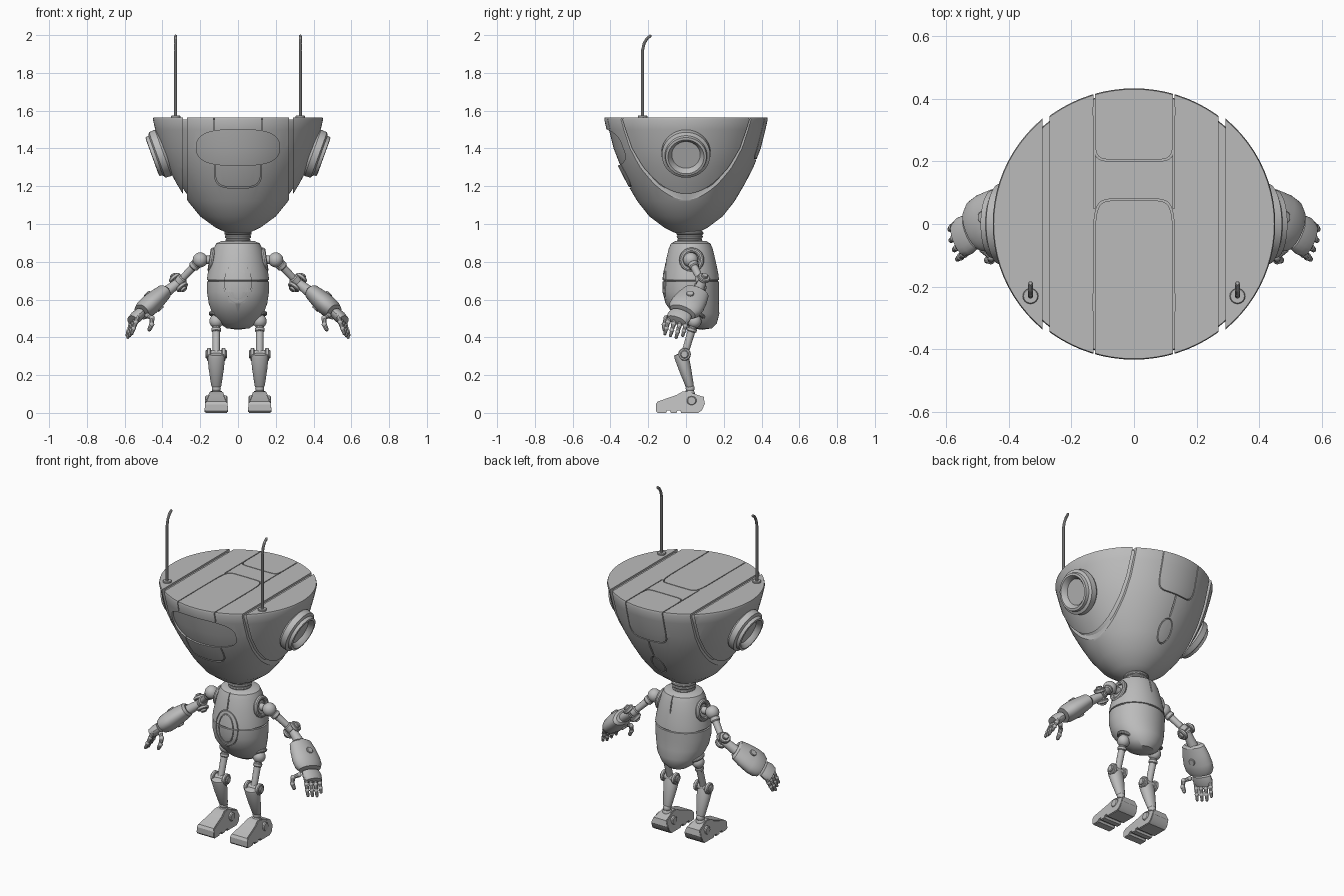
import bpy, bmesh, math
from mathutils import Matrix, Vector

if "Cube" in bpy.data.objects:
    bpy.data.objects.remove(bpy.data.objects["Cube"])

GREY = (0.5, 0.5, 0.5, 1)
mat = bpy.data.materials.new("plain_grey")
mat.use_nodes = True
mat.diffuse_color = GREY
mat.node_tree.nodes["Principled BSDF"].inputs["Base Color"].default_value = GREY


def smooth(me):
    me.polygons.foreach_set("use_smooth", [True] * len(me.polygons))
    me.set_sharp_from_angle(angle=math.radians(32))


def add(bm, name, pair=False):
    """Turn a bmesh into an object, with a mirrored twin when pair is set."""
    made = []
    for side in (("left_", "right_") if pair else ("",)):
        if side == "right_":
            bmesh.ops.scale(bm, vec=(-1, 1, 1), verts=bm.verts)
        bmesh.ops.recalc_face_normals(bm, faces=bm.faces)
        me = bpy.data.meshes.new(side + name)
        bm.to_mesh(me)
        me.materials.append(mat)
        smooth(me)
        ob = bpy.data.objects.new(side + name, me)
        bpy.context.collection.objects.link(ob)
        made.append(ob)
    bm.free()
    return made[0]


def frame(origin, axis, hint=(0, 1, 0)):
    z = Vector(axis).normalized()
    y = Vector(hint)
    y = (y - z * y.dot(z)).normalized()
    m = Matrix((y.cross(z), y, z)).transposed().to_4x4()
    m.translation = origin
    return m


def lathe(bm, profile, m=Matrix(), n=32, sx=1, sy=1):
    t = bmesh.new()
    vs = [t.verts.new((r, 0, z)) for r, z in profile]
    es = [t.edges.new(p) for p in zip(vs, vs[1:])]
    bmesh.ops.spin(t, geom=vs + es, axis=(0, 0, 1), cent=(0, 0, 0), angle=math.tau, steps=n)
    bmesh.ops.remove_doubles(t, verts=t.verts, dist=1e-5)
    bmesh.ops.transform(t, matrix=m @ Matrix.Diagonal((sx, sy, 1, 1)), verts=t.verts)
    me = bpy.data.meshes.new("tmp")
    t.to_mesh(me)
    t.free()
    bm.from_mesh(me)
    bpy.data.meshes.remove(me)
    return bm


def rod(bm, a, b, r1, r2=None, n=16, hint=(0, 1, 0)):
    a, b = Vector(a), Vector(b)
    h = (b - a).length
    r2 = r2 or r1
    c = min(r1, r2, h) * 0.2
    prof = [(0, 0), (r1 - c, 0), (r1, c), (r2, h - c), (r2 - c, h), (0, h)]
    return lathe(bm, prof, frame(a, b - a, hint), n)


def ball(bm, c, r, n=20):
    bmesh.ops.create_uvsphere(bm, u_segments=n, v_segments=n // 2, radius=r,
                              matrix=Matrix.Translation(c))
    return bm


def torus_ring(bm, m, R, r, n=32):
    prof = [(R + r * math.cos(a * math.tau / 10), r * math.sin(a * math.tau / 10)) for a in range(11)]
    return lathe(bm, prof, m, n)


def outline(cx, cy, a, b, power, n=48):
    pts = []
    for i in range(n):
        c, s = math.cos(math.tau * i / n), math.sin(math.tau * i / n)
        pts.append((cx + a * math.copysign(abs(c) ** (2 / power), c),
                    cy + b * math.copysign(abs(s) ** (2 / power), s)))
    return pts


def cut(ob, shape, axis, lo, hi, seam=0.0):
    """Cut a prism, or only its rim when seam is set, out of an object."""
    cx, cy, a, b, p = shape
    place = (lambda x, y, d: (x, d, y)) if axis == "y" else (lambda x, y, d: (x, y, d))
    outer = outline(cx, cy, a, b, p)
    bm = bmesh.new()
    vo = [bm.verts.new(place(*q, lo)) for q in outer]
    if seam:
        vi = [bm.verts.new(place(*q, lo)) for q in outline(cx, cy, a - seam, b - seam, p)]
        n = len(vo)
        faces = [bm.faces.new((vo[i], vo[(i + 1) % n], vi[(i + 1) % n], vi[i])) for i in range(n)]
    else:
        faces = [bm.faces.new(vo)]
    ext = bmesh.ops.extrude_face_region(bm, geom=faces, use_keep_orig=True)["geom"]
    bmesh.ops.translate(bm, vec=place(0, 0, hi - lo), verts=[g for g in ext if isinstance(g, bmesh.types.BMVert)])
    cutter = add(bm, "seam_cutter")
    cutter.hide_render = True
    mod = ob.modifiers.new("cut", "BOOLEAN")
    mod.operation, mod.solver, mod.object = "DIFFERENCE", "EXACT", cutter
    dg = bpy.context.evaluated_depsgraph_get()
    me = bpy.data.meshes.new_from_object(ob.evaluated_get(dg))
    ob.modifiers.clear()
    ob.data = me
    smooth(me)
    bpy.data.objects.remove(cutter)


def keep(bm, x, sign):
    """Keep the part of a solid with x beyond the plane, and cap it."""
    g = bm.verts[:] + bm.edges[:] + bm.faces[:]
    r = bmesh.ops.bisect_plane(bm, geom=g, plane_co=(x, 0, 0), plane_no=(sign, 0, 0), clear_inner=True)
    bmesh.ops.holes_fill(bm, edges=[e for e in r["geom_cut"] if isinstance(e, bmesh.types.BMEdge)])


# Head: inner core, middle band and two side shells with gaps between
head = [(0, .95), (.06, .953), (.12, .982), (.2, 1.04), (.265, 1.12), (.32, 1.21), (.368, 1.3),
        (.408, 1.4), (.434, 1.5), (.446, 1.553), (.443, 1.565), (0, 1.565)]
core = [(max(r - .013, 0), z + (.012 if z < 1.2 else -.012 if z > 1.5 else 0)) for r, z in head]
add(lathe(bmesh.new(), core, n=80, sy=.97), "head_core")
bm = lathe(bmesh.new(), head, n=80, sy=.97)
keep(bm, -.27, 1)
keep(bm, .27, -1)
band = add(bm, "head_shell")
bm = lathe(bmesh.new(), head, n=80, sx=1.01, sy=.99)
keep(bm, .292, 1)
add(bm, "side_shell", True)
cut(band, (0, 1.405, .22, .095, 2.8), "y", -1, -.05)              # visor
cut(band, (0, 1.29, .125, .1, 3.5), "y", -1, -.05, .005)          # mouth plate
cut(band, (0, -.25, .13, .33, 8), "z", 1.5, 1.7, .005)            # front top panel
cut(band, (0, .36, .13, .16, 8), "z", 1.45, 1.7, .005)            # back top panel
cut(band, (0, 1.51, .13, .17, 6), "y", .05, 1, .005)              # back panel
cut(band, (0, 1.15, .045, .065, 2), "y", .05, 1, .006)            # back oval
cut(band, (0, 1.28, .004, .06, 4), "y", .05, 1)                   # back seam

# Ears: tilted rings with a dished centre
ear = [(0, .012), (.075, .012), (.082, .028), (.095, .042), (.108, .04), (.112, .022),
       (.128, .014), (.13, -.02), (.11, -.05), (0, -.05)]
add(lathe(bmesh.new(), ear, frame((.415, 0, 1.37), (.94, 0, -.34)), 48), "ear", True)

# Antennas
bm = bmesh.new()
rod(bm, (.33, -.23, 1.56), (.33, -.23, 1.574), .025)
path = [(.33, -.23, 1.57), (.33, -.23, 1.92), (.33, -.222, 1.955), (.33, -.208, 1.98), (.33, -.19, 1.995)]
for a, b in zip(path, path[1:]):
    rod(bm, a, b, .008, n=10)
    ball(bm, b, .0079, 10)
add(bm, "antenna", True)

# Neck rings
bm = rod(bmesh.new(), (0, .02, .88), (0, .02, .97), .05)
for i in range(4):
    torus_ring(bm, Matrix.Translation((0, .02, .895 + .019 * i)), .053 + .003 * i, .0105)
add(bm, "neck")

# Torso with a waist seam and an oval chest plate
body = [(0, .91), (.09, .909), (.115, .897), (.128, .87), (.146, .8), (.16, .74), (.165, .704), (.158, .702),
        (.158, .697), (.165, .695), (.164, .64), (.155, .58), (.135, .525), (.1, .475), (.06, .448), (0, .44)]


def torso(name, inset):
    bm = lathe(bmesh.new(), [(max(r - inset, 0), z) for r, z in body],
               Matrix.Translation((0, .025, 0)), 56, 1, .91)
    for v in bm.verts:
        v.co.y += max(0, .6 - v.co.z) * .38
    return add(bm, name)


torso("torso_core", .008)
chest = torso("torso", 0)
cut(chest, (0, .69, .078, .112, 2), "y", -1, 0, .005)
cut(chest, (0, .69, .052, .09, 2), "y", -1, 0, .005)
cut(chest, (0, .85, .003, .05, 4), "y", -1, 1)

# Shoulders and upper arms
S, E, W = Vector((.2, .025, .81)), Vector((.315, .085, .69)), Vector((.4, .055, .625))
bm = torus_ring(bmesh.new(), frame((.14, .03, .81), (1, 0, .15)), .052, .014)
rod(bm, (.11, .03, .81), S, .022)
ball(bm, S, .04)
rod(bm, S, E, .022, .018)
d = (E - S).normalized()
rod(bm, S + d * .03, S + d * .06, .028)
add(bm, "upper_arm", True)

# Elbows: hinge pin between two short links
bm = bmesh.new()
side = Vector((.6, .3, .75)).normalized()
rod(bm, E - side * .055, E + side * .055, .018)
for s in (-1, 1):
    rod(bm, E + side * s * .022, E + side * s * .042, .034)
rod(bm, E - d * .04, E, .028)
rod(bm, E, W, .024, .03)
add(bm, "elbow", True)

# Forearm covers: broad flattened shells
A, B = Vector((.385, .06, .645)), Vector((.52, -.025, .525))
ax = (B - A).normalized()
m = frame(A, ax)
wide, thick = m.col[1].xyz, m.col[0].xyz
glove = [(0, .01), (.05, 0), (.068, .012), (.08, .06), (.088, .12), (.085, .16), (.07, .185), (0, .19)]
bm = lathe(bmesh.new(), glove, m, 32, .62, 1.05)
for s in (-1, 1):
    c = A + ax * .09 + thick * s * .045
    rod(bm, c, c + thick * s * .014, .02)
add(bm, "forearm_cover", True)

# Hands: palm, four jointed fingers and a thumb
bm = bmesh.new()
lathe(bm, [(0, 0), (.06, 0), (.065, .03), (.055, .06), (0, .062)], frame(B, ax), 20, .5, 1)
down = Vector((.28, -.22, -.8)).normalized()
for i in range(4):
    p = B + ax * .035 + wide * (i - 1.5) * .033
    for k, length in enumerate((.042, .036, .03)):
        q = p + down * length * (.8 if i == 3 else 1)
        ball(bm, p, .0145 - .001 * k, 12)
        rod(bm, p, q, .0135 - .0015 * k, .0115 - .0015 * k, 10)
        p = q
    ball(bm, p, .009, 10)
p = B + Vector((-.04, -.055, -.01))
for step in ((-.025, -.025, -.012), (.002, -.01, -.035), (.012, 0, -.026)):
    q = p + Vector(step)
    ball(bm, p, .014, 12)
    rod(bm, p, q, .013, .011, 10)
    p = q
ball(bm, p, .011, 10)
add(bm, "hand", True)

# Legs: hip ball, thigh rod, knee hinge and tapered shin
X = .115
H, K, F = Vector((X, .045, .485)), Vector((X, -.008, .31)), Vector((X, .03, .065))
bm = ball(bmesh.new(), H, .037)
torus_ring(bm, frame(H + Vector((-.01, .005, .03)), (.3, -.2, -1)), .042, .01)
rod(bm, H, K, .021, .019)
rod(bm, H.lerp(K, .2), H.lerp(K, .32), .026)
add(bm, "thigh", True)
bm = bmesh.new()
rod(bm, K - Vector((.058, 0, 0)), K + Vector((.058, 0, 0)), .022)
for s in (-1, 1):
    rod(bm, K + Vector((s * .028, 0, 0)), K + Vector((s * .05, 0, 0)), .034)
add(bm, "knee", True)
shin = [(0, 0), (.022, 0), (.027, .01), (.04, .1), (.047, .17), (.044, .185), (0, .19)]
bm = lathe(bmesh.new(), shin, frame((X, .022, .135), (0, -.28, 1)), 24, 1, .82)
rod(bm, F, (X, .018, .16), .019)
ball(bm, (X, .022, .13), .024)
add(bm, "shin", True)

# Feet: side profile with sole notches, narrowing upward
foot = [(-.16, .01), (-.15, 0), (-.105, 0), (-.1, .012), (-.085, .012), (-.08, 0), (-.05, 0), (-.045, .012),
        (-.03, .012), (-.025, 0), (.065, 0), (.085, .015), (.1, .05), (.093, .085), (.06, .095),
        (.01, .115), (-.02, .112), (-.05, .095), (-.15, .06), (-.16, .045)]
bm = bmesh.new()
f = bm.faces.new([bm.verts.new((-.062, y, z)) for y, z in foot])
g = bmesh.ops.extrude_face_region(bm, geom=[f], use_keep_orig=True)["geom"]
bmesh.ops.translate(bm, vec=(.124, 0, 0), verts=[v for v in g if isinstance(v, bmesh.types.BMVert)])
for v in bm.verts:
    v.co.x = X + v.co.x * (1 - max(0, v.co.z - .045) * 6.5)
bmesh.ops.recalc_face_normals(bm, faces=bm.faces)
rim = [e for e in bm.edges if abs(e.verts[0].co.x - X) > .02 and (e.verts[0].co.x - X) * (e.verts[1].co.x - X) > 0]
bmesh.ops.bevel(bm, geom=rim, offset=.004, segments=2, affect="EDGES")
rod(bm, F - Vector((.06, 0, 0)), F + Vector((.06, 0, 0)), .026)
ball(bm, (X, .02, .1), .028)
add(bm, "foot", True)
